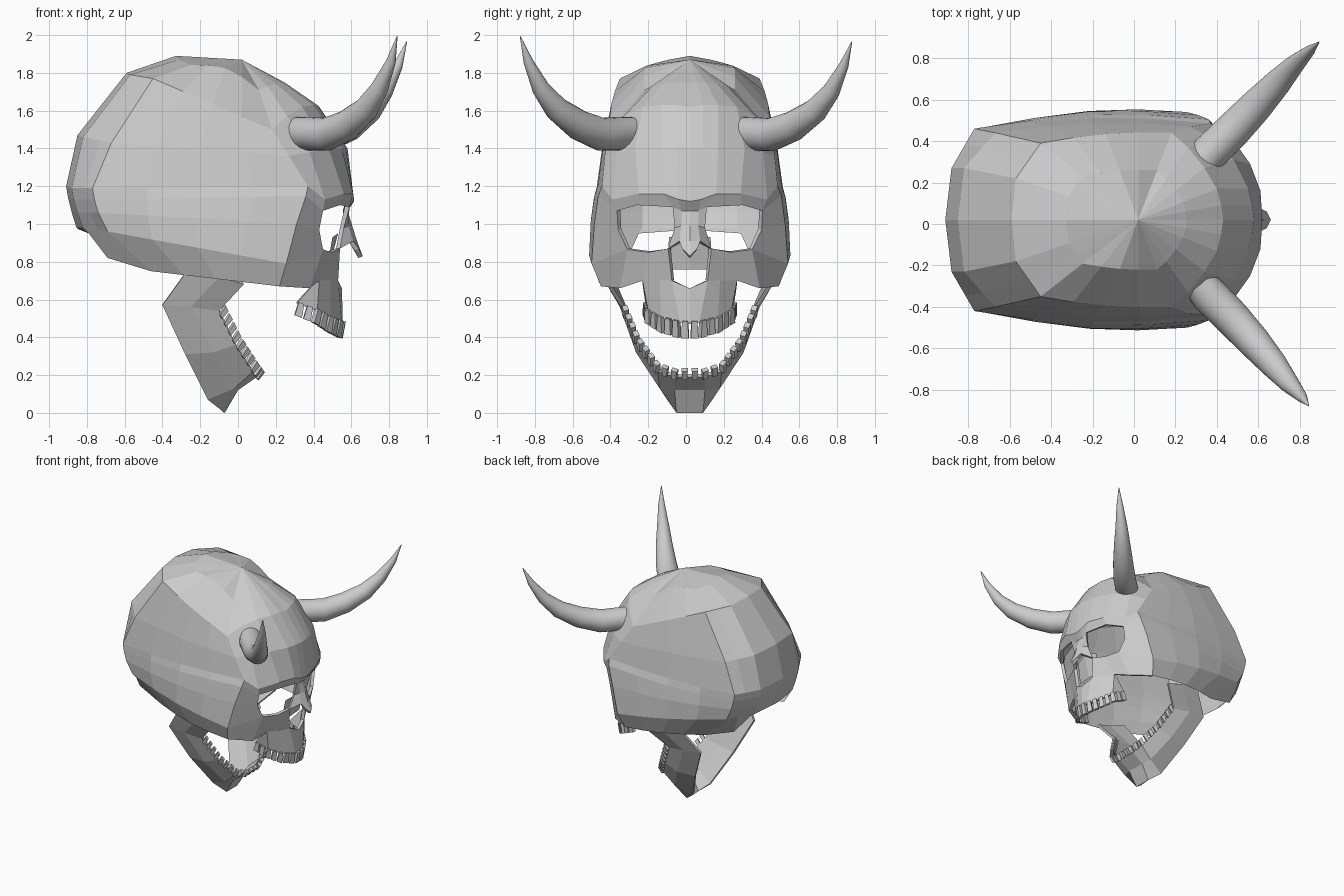
import bpy, bmesh, math
from mathutils import Vector as V

if "Cube" in bpy.data.objects:
    bpy.data.objects.remove(bpy.data.objects["Cube"])

bone = bpy.data.materials.new("bone_grey")
bone.diffuse_color = (0.6, 0.6, 0.6, 1)
bone.use_nodes = True
bone.node_tree.nodes["Principled BSDF"].inputs["Base Color"].default_value = bone.diffuse_color
CENTRE_Y = 0.02


def finish(name, bm, inside=None, mirror=True, thick=0.0, smooth=False):
    """Turn a bmesh into an object with outward normals, mirrored across y."""
    bmesh.ops.remove_doubles(bm, verts=bm.verts, dist=0.0005)
    bmesh.ops.delete(bm, geom=[v for v in bm.verts if not v.link_faces], context='VERTS')
    bmesh.ops.recalc_face_normals(bm, faces=bm.faces)
    if inside is not None:
        s = sum(f.normal.dot(f.calc_center_median() - V(inside)) * f.calc_area() for f in bm.faces)
        if s < 0:
            bmesh.ops.reverse_faces(bm, faces=bm.faces)
    me = bpy.data.meshes.new(name)
    bm.to_mesh(me)
    bm.free()
    me.materials.append(bone)
    ob = bpy.data.objects.new(name, me)
    bpy.context.collection.objects.link(ob)
    if mirror:
        ob.location.y = CENTRE_Y
        m = ob.modifiers.new("mirror", 'MIRROR')
        m.use_axis = (False, True, False)
        m.merge_threshold = 0.002
    if thick:
        m = ob.modifiers.new("wall", 'SOLIDIFY')
        m.thickness = thick
        m.offset = -1
    if smooth:
        bpy.ops.object.select_all(action='DESELECT')
        ob.select_set(True)
        bpy.context.view_layer.objects.active = ob
        bpy.ops.object.shade_smooth_by_angle(angle=math.radians(25))
    return ob


def grid(bm, rows, skip=()):
    """Quads between successive rows of points, leaving out skipped cells."""
    vs = [[bm.verts.new(p) for p in r] for r in rows]
    for i in range(len(vs) - 1):
        for j in range(len(vs[0]) - 1):
            if (i, j) not in skip:
                bm.faces.new((vs[i][j], vs[i][j + 1], vs[i + 1][j + 1], vs[i + 1][j]))


# Face: rows from hairline to cheek, columns from temple to midline
face_rows = [
    [(.18, .42, 1.50), (.26, .35, 1.57), (.34, .25, 1.62), (.40, .15, 1.63), (.42, .07, 1.63), (.43, 0, 1.62)],
    [(.27, .45, 1.36), (.38, .39, 1.38), (.48, .29, 1.40), (.55, .15, 1.40), (.57, .07, 1.40), (.58, 0, 1.40)],
    [(.37, .465, 1.20), (.46, .41, 1.13), (.56, .27, 1.16), (.61, .14, 1.16), (.615, .06, 1.13), (.615, 0, 1.12)],
    [(.36, .485, 1.15), (.45, .385, 1.07), (.54, .28, 1.10), (.59, .09, 1.09), (.58, .045, 1.07), (.58, 0, 1.07)],
    [(.31, .505, 1.00), (.43, .38, .97), (.50, .25, .97), (.56, .08, .98), (.585, .045, .99), (.605, 0, .99)],
    [(.255, .52, .79), (.45, .33, .865), (.50, .22, .85), (.54, .115, .87), (.61, .055, .91), (.63, 0, .91)],
    [(.22, .47, .67), (.38, .37, .66), (.43, .25, .70), (.53, .095, .70), (.64, .04, .87), (.66, 0, .83)],
]
bm = bmesh.new()
grid(bm, face_rows, skip={(3, 1), (3, 2), (4, 1), (4, 2), (5, 3)})
finish("face", bm, (0, 0, 1.1), thick=0.025)

# Plate closing the upper part of the nasal cavity
bm = bmesh.new()
grid(bm, [[(.50, .11, .93), (.53, 0, .95)], [(.47, .12, .76), (.48, 0, .76)]])
finish("nasal_wall", bm, (0, 0, .85))

# Cranium: four back columns, then a bulging side wall up to the temple
back_mid = [(-.59, 0, 1.80), (-.85, 0, 1.47), (-.91, 0, 1.20), (-.90, 0, 1.14), (-.88, 0, 1.06), (-.855, 0, .98), (-.84, 0, .97)]
back_side = [(-.57, .20, 1.79), (-.82, .25, 1.46), (-.88, .25, 1.19), (-.87, .25, 1.13), (-.85, .25, 1.06), (-.82, .25, .98), (-.79, .27, .95)]
corner = [(-.45, .37, 1.77), (-.67, .42, 1.43), (-.77, .44, 1.19), (-.76, .44, 1.13), (-.74, .44, 1.06), (-.69, .43, .96), (-.46, .38, .75)]
temple = [r[0] for r in face_rows]
back_turn = [V(a).lerp(V(b), 0.6) for a, b in zip(back_side, corner)]
back_turn[-1] = V((-.69, .33, .82))
columns = [back_mid, back_side, back_turn, corner]
bulge = [.02, .03, .04, .045, .05, .05, .045]
for k in range(1, 4):
    t = k / 4
    col = []
    for a, b, h in zip(corner, temple, bulge):
        p = V(a).lerp(V(b), t)
        p.y += h * math.sin(math.pi * t)
        col.append(p)
    columns.append(col)
columns.append(temple)
bm = bmesh.new()
grid(bm, columns)
# Roof: fan from the crown through one raised ring to the upper edge
crown = V((0.02, 0, 1.87))
edge = [V(c[0]) for c in columns] + [V(p) for p in face_rows[0][1:]]
lift = [.06, .045, .037, .03, .065, .09, .08, .05, .03, .015, .015, .015, .015]
ring = [crown.lerp(p, 0.57) + V((0, 0, h)) for p, h in zip(edge, lift)]
grid(bm, [edge, ring])
top = bm.verts.new(crown)
ring_v = [bm.verts.new(p) for p in ring]
for a, b in zip(ring_v, ring_v[1:]):
    bm.faces.new((top, a, b))
finish("cranium", bm, (-.1, 0, 1.2))

# Upper jaw
gum_top = [(.31, .235, .58), (.42, .22, .54), (.49, .15, .50), (.55, .05, .475), (.555, 0, .475)]
bm = bmesh.new()
grid(bm, [[(.40, .25, .68), (.43, .25, .70), (.49, .16, .70), (.53, .095, .70), (.55, 0, .66)], gum_top])
finish("upper_jaw", bm, (.2, 0, .6), thick=0.025)

# Lower jaw: upper, middle and lower edge from hinge to chin
gum_low = [(.03, .44, .68), (-.10, .35, .54), (-.01, .275, .36), (.08, .17, .22), (.10, .08, .19), (.10, 0, .19)]
jaw_mid = [(-.10, .45, .72), (-.25, .37, .56), (-.13, .285, .32), (-.02, .16, .13), (0, .08, .12), (0, 0, .12)]
jaw_low = [(-.25, .45, .78), (-.40, .36, .57), (-.28, .26, .31), (-.16, .12, .07), (-.07, .07, 0), (-.07, 0, 0)]
bm = bmesh.new()
grid(bm, [gum_low, jaw_mid, jaw_low])
finish("lower_jaw", bm, (-.15, 0, .4), thick=0.02)


def along(path, t):
    """Point and direction at fraction t of a polyline's length."""
    pts = [V(p) for p in path]
    d = t * sum((b - a).length for a, b in zip(pts, pts[1:]))
    for a, b in zip(pts, pts[1:]):
        n = (b - a).length
        if d <= n:
            return a + (b - a) * d / n, (b - a).normalized()
        d -= n
    return pts[-1], (pts[-1] - pts[-2]).normalized()


def teeth(name, path, count, width, tip):
    """A row of tapered blocks standing on the gum line."""
    bm = bmesh.new()
    for k in range(count):
        t = (k + 0.5) / count
        p, d = along(path, t)
        out = tip(t)
        side = d.cross(out).normalized() * 0.015
        quads = []
        for base, w in ((p - out * 0.15, width * 0.36), (p + out, width * 0.48)):
            quads.append([bm.verts.new(base + d * w * a + side * b)
                          for a, b in ((-1, -1), (1, -1), (1, 1), (-1, 1))])
        lo, hi = quads
        bm.faces.new(lo[::-1])
        bm.faces.new(hi)
        for i in range(4):
            j = (i + 1) % 4
            bm.faces.new((lo[i], lo[j], hi[j], hi[i]))
    finish(name, bm)


teeth("upper_teeth", gum_top, 8, 0.042, lambda t: V((-.015, 0, -.06 - .02 * t)))
teeth("lower_teeth", gum_low[1:], 11, 0.034, lambda t: V((.028, 0, .038)))

# Horns: tapered tubes swept outward and up
horn_path = [(.315, .285, 1.485, .082), (.36, .34, 1.478, .090), (.47, .45, 1.475, .088),
             (.58, .57, 1.525, .080), (.68, .685, 1.61, .065), (.75, .77, 1.72, .047),
             (.81, .835, 1.86, .026), (.843, .878, 1.995, .002)]


def horn(name, side, lean):
    n = 20
    pts = []
    for i, (x, y, z, r) in enumerate(horn_path):
        f = (i / (len(horn_path) - 1)) ** 2
        pts.append((V((x + lean * f, side * y, z - 0.6 * lean * f)), r))
    across = V((1, -side, 0)).normalized()
    bm = bmesh.new()
    rings = []
    for i, (p, r) in enumerate(pts):
        d = (pts[min(i + 1, len(pts) - 1)][0] - pts[max(i - 1, 0)][0]).normalized()
        u = (across - d * across.dot(d)).normalized()
        w = d.cross(u)
        rings.append([bm.verts.new(p + (u * math.cos(a) + w * math.sin(a)) * r)
                      for a in (2 * math.pi * k / n for k in range(n))])
    for a, b in zip(rings, rings[1:]):
        for k in range(n):
            j = (k + 1) % n
            bm.faces.new((a[k], a[j], b[j], b[k]))
    bm.faces.new(rings[0])
    bm.faces.new(rings[-1])
    finish(name, bm, mirror=False, smooth=True)


horn("right_horn", -1, 0.0)
horn("left_horn", 1, 0.05)
